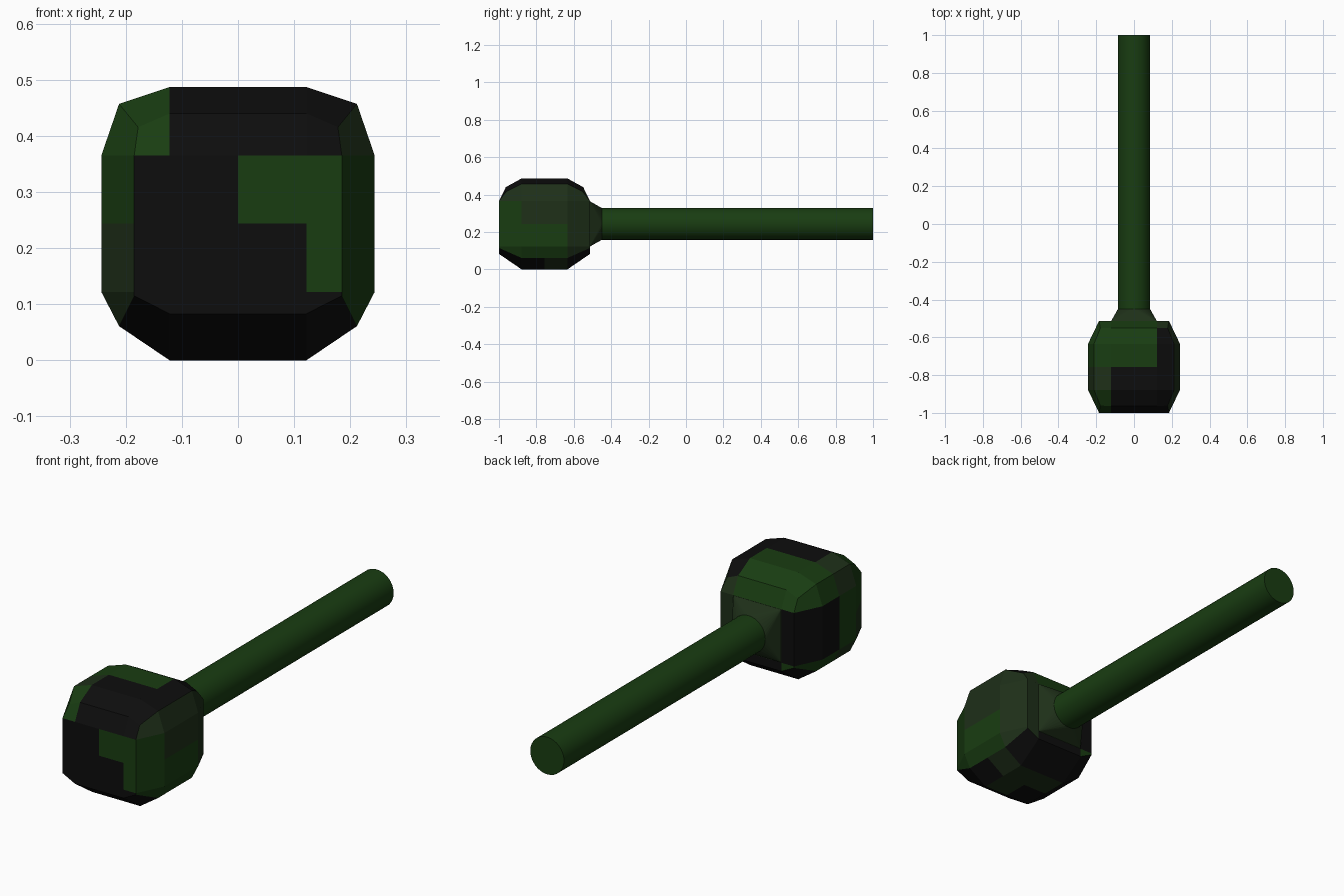
import bpy, bmesh, math
from mathutils import Matrix

if "Cube" in bpy.data.objects:
    bpy.data.objects.remove(bpy.data.objects["Cube"])

H = 0.2435            # half width of the head
CY, CZ = -0.7565, H   # head centre


def material(name, rgb):
    m = bpy.data.materials.new(name)
    m.diffuse_color = (*rgb, 1)
    m.use_nodes = True
    m.node_tree.nodes["Principled BSDF"].inputs["Base Color"].default_value = m.diffuse_color
    return m


MATS = {
    "B": material("black", (0.004, 0.004, 0.004)),
    "G": material("green", (0.0095, 0.046, 0.0058)),
    "E": material("grey_green", (0.013, 0.029, 0.0095)),
}
KEYS = list(MATS)


def finish(bm, name, mats):
    bmesh.ops.recalc_face_normals(bm, faces=bm.faces)
    me = bpy.data.meshes.new(name)
    bm.to_mesh(me)
    bm.free()
    for m in mats:
        me.materials.append(m)
    ob = bpy.data.objects.new(name, me)
    bpy.context.collection.objects.link(ob)
    return ob


# Camouflage patches: 4 x 4 cells per side.
# Walls: rows top to bottom; columns along +x or +y.
# Top and bottom: rows from back to front, columns along +x.
PATCHES = {
    "front":  ["GBBB", "BBGG", "BBBG", "BBBB"],
    "back":   ["GGGE", "BEEE", "BEEE", "GBBE"],
    "right":  ["EEEE", "GEEE", "GGGE", "GGGE"],
    "left":   ["GEGG", "GGBB", "EGBB", "EEGG"],
    "top":    ["GGGB", "GGGB", "EBBB", "GBBB"],
    "bottom": ["BBBB", "BEEE", "BBEB", "BBBB"],
}


def patch(c):
    """Colour key for a head cell from its centre on the -2..2 grid."""
    i, j, k = (min(3, max(0, math.floor(v + 2))) for v in c)
    if abs(c.y) > 1.9:
        return PATCHES["front" if c.y < 0 else "back"][3 - k][i]
    if abs(c.x) > 1.9:
        return PATCHES["right" if c.x > 0 else "left"][3 - k][j]
    return PATCHES["top" if c.z > 0 else "bottom"][3 - j][i]


def rounded(v):
    """Pull the rim vertices of the gridded cube inwards."""
    x, y, z = (c * H / 2 for c in v)
    ex, ey = abs(v.x) > 1.9, abs(v.y) > 1.9
    top, low = v.z > 1.9, v.z < -1.9
    ax, ay = abs(x), abs(y)
    if ex and ey:
        ax = 0.185
        if top:
            ax, ay, z = 0.178, 0.205, 0.172
        elif low:
            z = 0.115 - H
    elif ex and top:
        ax, z = 0.212, 0.457 - H
    elif ex and low:
        ax, z = 0.212, 0.061 - H
    elif ey and top:
        ay, z = 0.207, 0.440 - H
    elif ey and low:
        z = 0.083 - H
    return (math.copysign(ax, x), math.copysign(ay, y) + CY, z + CZ)


# Head: gridded cube with softened rim
bm = bmesh.new()
bmesh.ops.create_cube(bm, size=4)
bmesh.ops.subdivide_edges(bm, edges=bm.edges[:], cuts=3, use_grid_fill=True)
for f in bm.faces:
    f.material_index = KEYS.index(patch(f.calc_center_median()))
for v in bm.verts:
    v.co = rounded(v.co)
finish(bm, "head", MATS.values())

# Collar: square at the head tapering to the round handle
R, Y0, Y1 = 0.085, -0.455, 1.0
bm = bmesh.new()
for sx in (-1, 1):
    for sz in (-1, 1):
        bm.verts.new((sx * H / 2, CY + H - 0.002, CZ + sz * H / 2))
for n in range(32):
    a = math.tau * n / 32
    bm.verts.new((R * math.cos(a), Y0 + 0.005, CZ + R * math.sin(a)))
bmesh.ops.convex_hull(bm, input=bm.verts[:])
finish(bm, "collar", [MATS["E"]])

# Handle: long round bar
bm = bmesh.new()
bmesh.ops.create_cone(
    bm, cap_ends=True, segments=32, radius1=R, radius2=R, depth=Y1 - Y0,
    matrix=Matrix.Translation((0, (Y0 + Y1) / 2, CZ)) @ Matrix.Rotation(math.pi / 2, 4, "X"))
handle = finish(bm, "handle", [MATS["G"]])
bpy.ops.object.select_all(action="DESELECT")
handle.select_set(True)
bpy.context.view_layer.objects.active = handle
bpy.ops.object.shade_smooth_by_angle(angle=math.radians(40))
